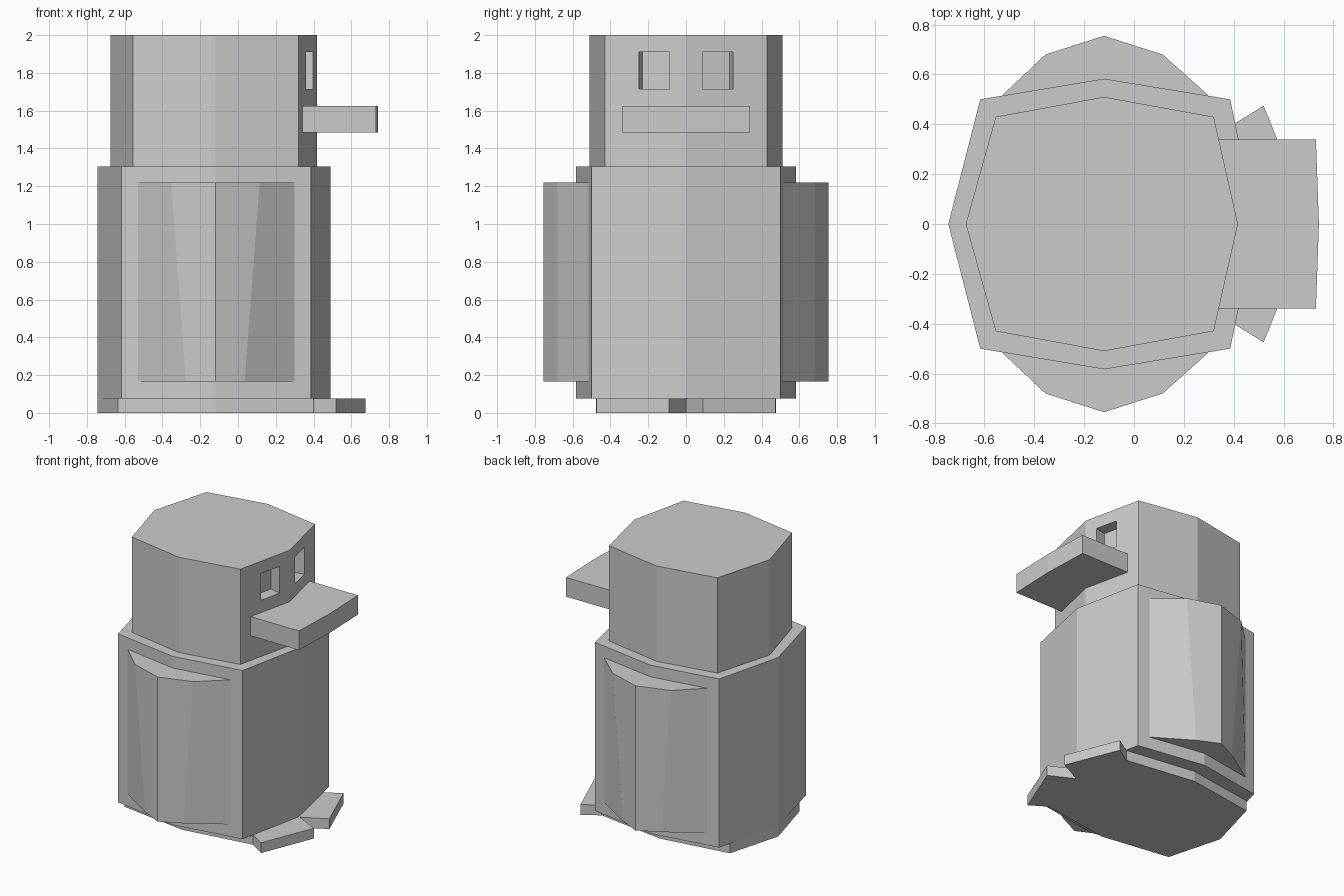
import bpy, bmesh

if "Cube" in bpy.data.objects:
    bpy.data.objects.remove(bpy.data.objects["Cube"])


def mirrored(half):
    """Close an outline by mirroring its +y half across y = 0."""
    return half + [(x, -y) for x, y in reversed(half) if y > 0]


def prism(name, bottom, z0, z1, top=None):
    """Skin a flat-faced solid between a bottom outline and a top outline."""
    bm = bmesh.new()
    lo = [bm.verts.new((x, y, z0)) for x, y in bottom]
    hi = [bm.verts.new((x, y, z1)) for x, y in top or bottom]
    bm.faces.new(lo)
    bm.faces.new(hi)
    for i in range(len(lo)):
        j = (i + 1) % len(lo)
        bm.faces.new((lo[i], lo[j], hi[j], hi[i]))
    bmesh.ops.recalc_face_normals(bm, faces=bm.faces)
    mesh = bpy.data.meshes.new(name)
    bm.to_mesh(mesh)
    bm.free()
    obj = bpy.data.objects.new(name, mesh)
    bpy.context.collection.objects.link(obj)
    return obj


# Base plate with the two splayed feet in one outline
prism("base_and_feet", mirrored([(-0.745, 0), (-0.635, 0.40), (-0.12, 0.477), (0.40, 0.40),
                                 (0.52, 0.475), (0.675, 0.09), (0.50, 0)]), 0, 0.075)

# Body and head: eight-sided blocks
prism("body", mirrored([(-0.745, 0), (-0.617, 0.50), (-0.12, 0.583), (0.386, 0.50), (0.49, 0)]),
      0.075, 1.305)
head = prism("head", mirrored([(-0.675, 0), (-0.555, 0.43), (-0.12, 0.51), (0.32, 0.43), (0.417, 0)]),
             1.305, 2.0)

# Flippers bulging from both sides, slightly narrower at the bottom
for side, s in (("left", 1), ("right", -1)):
    def flipper(mid):
        pts = [(-0.53, 0.515), (-0.12 - mid, 0.68), (-0.12, 0.755), (-0.12 + mid, 0.68),
               (0.30, 0.515), (-0.12, 0.57)]
        return [(x, s * y) for x, y in pts]
    prism(side + "_flipper", flipper(0.155), 0.165, 1.22, flipper(0.235))

# Beak: thick slab set into the face
prism("beak", mirrored([(0.38, 0), (0.338, 0.34), (0.73, 0.34), (0.742, 0)]), 1.485, 1.625)

# Eye sockets cut square into the two face planes
slope = 0.097 / 0.43
for side, s in (("left", 1), ("right", -1)):
    outline = []
    for y, d in ((0.087, -0.087), (0.25, -0.087), (0.25, 0.05), (0.087, 0.05)):
        outline.append((0.417 - slope * y + d * 0.975, s * (y + d * 0.22)))
    cutter = prism(side + "_eye_cutter", outline, 1.715, 1.91)
    cutter.hide_render = True
    cutter.hide_set(True)
    cut = head.modifiers.new(side + "_eye", "BOOLEAN")
    cut.operation = "DIFFERENCE"
    cut.solver = "EXACT"
    cut.object = cutter
